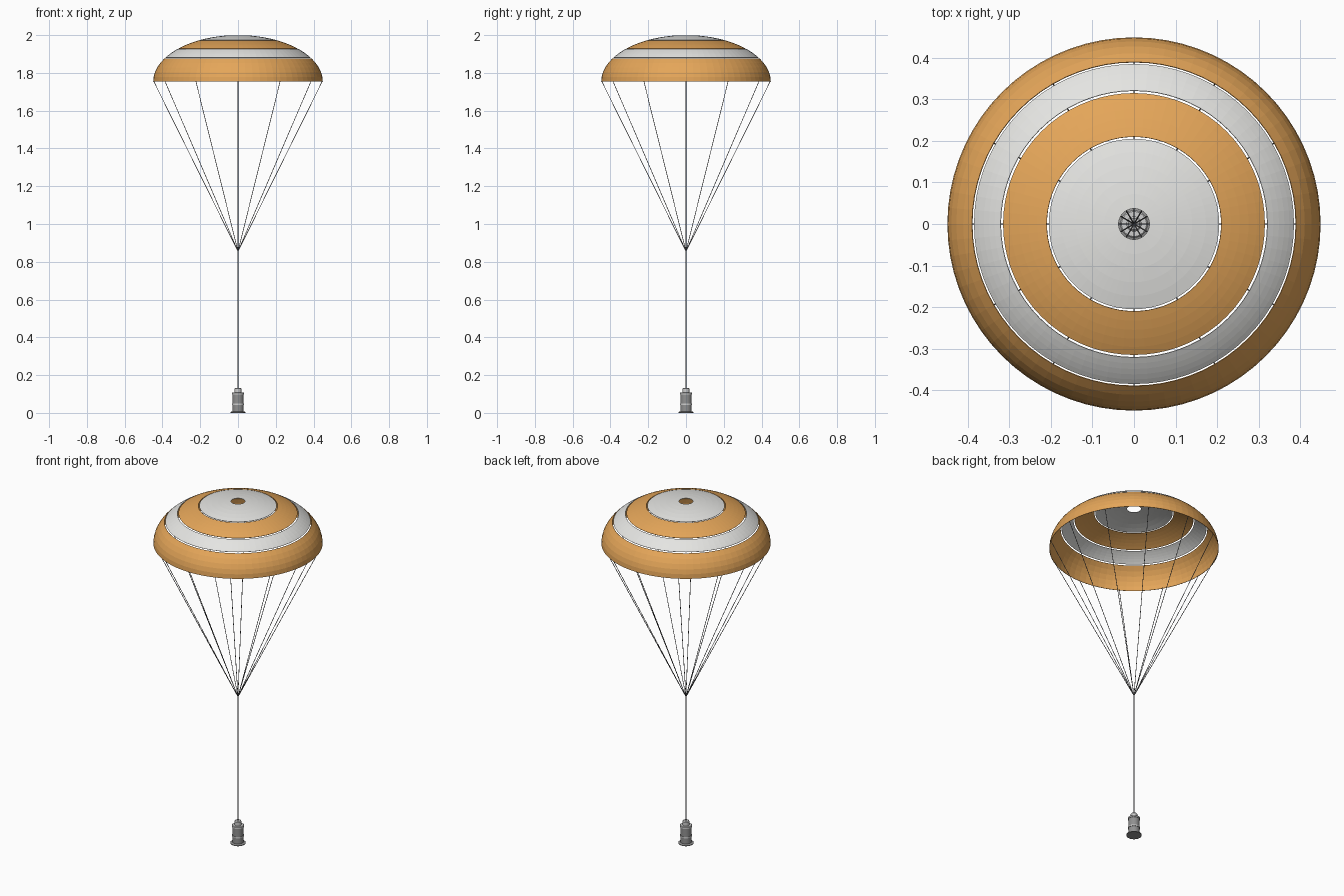
import bpy
import math
from mathutils import Vector

cube = bpy.data.objects.get("Cube")
if cube:
    bpy.data.objects.remove(cube, do_unlink=True)


def material(name, color):
    mat = bpy.data.materials.new(name)
    mat.use_nodes = True
    mat.diffuse_color = (*color, 1)
    mat.node_tree.nodes["Principled BSDF"].inputs["Base Color"].default_value = (*color, 1)
    return mat


orange = material("orange fabric", (0.78, 0.38, 0.1))
white = material("white fabric", (0.78, 0.78, 0.76))
cord = material("grey cord", (0.12, 0.12, 0.125))
metal = material("grey metal", (0.28, 0.28, 0.28))
trim = material("light grey metal", (0.62, 0.62, 0.62))


def lathe(name, profile, segments, mat, closed=False):
    """Revolve (radius, height) points around the z axis."""
    verts, faces = [], []
    for i in range(segments):
        a = 2 * math.pi * i / segments
        verts += [(r * math.cos(a), r * math.sin(a), z) for r, z in profile]
    n = len(profile)
    for i in range(segments):
        j = (i + 1) % segments
        faces += [(i * n + k, j * n + k, j * n + k + 1, i * n + k + 1) for k in range(n - 1)]
    if closed:
        faces.append([i * n for i in reversed(range(segments))])
        faces.append([i * n + n - 1 for i in range(segments)])
    mesh = bpy.data.meshes.new(name)
    mesh.from_pydata(verts, [], faces)
    mesh.materials.append(mat)
    obj = bpy.data.objects.new(name, mesh)
    bpy.context.collection.objects.link(obj)
    return obj


def rod(name, start, end, radius, mat):
    start, end = Vector(start), Vector(end)
    axis = end - start
    bpy.ops.mesh.primitive_cylinder_add(vertices=8, radius=radius, depth=axis.length,
                                        location=(start + end) / 2)
    obj = bpy.context.object
    obj.name = name
    obj.rotation_euler = axis.to_track_quat("Z", "Y").to_euler()
    obj.data.materials.append(mat)


# Canopy: four fabric rings on a half ellipsoid, with open slots and a vent
RADIUS, RIM, RISE = 0.449, 1.754, 0.246
rings = [
    ("canopy_crown_ring", 0.037, 0.205, white),
    ("canopy_upper_ring", 0.210, 0.315, orange),
    ("canopy_middle_ring", 0.321, 0.385, white),
    ("canopy_skirt_ring", 0.390, RADIUS, orange),
]
for name, inner, outer, mat in rings:
    a0, a1 = math.asin(inner / RADIUS), math.asin(outer / RADIUS)
    steps = 5
    angles = [a1 + (a0 - a1) * k / steps for k in range(steps + 1)]
    ring = lathe(name, [(RADIUS * math.sin(a), RIM + RISE * math.cos(a)) for a in angles], 72, mat)
    shell = ring.modifiers.new("fabric thickness", "SOLIDIFY")
    shell.thickness = 0.002
    shell.offset = -1

# Suspension lines from the rim to the confluence point
JOIN = 0.855
for i in range(12):
    a = math.tau * i / 12
    rod(f"suspension_line_{i + 1}", (0.447 * math.cos(a), 0.447 * math.sin(a), RIM + 0.003),
        (0, 0, JOIN), 0.0016, cord)

# Riser down to the payload
rod("riser", (0, 0, 0.13), (0, 0, JOIN + 0.003), 0.0038, cord)

# Payload canister
lathe("payload_base_flange", [(0.041, 0), (0.041, 0.004), (0.031, 0.008)], 32, metal, True)
lathe("payload_body", [(0.03, 0.006), (0.03, 0.098)], 32, metal, True)
lathe("payload_band", [(0.032, 0.042), (0.032, 0.049)], 32, trim, True)
lathe("payload_shoulder", [(0.033, 0.097), (0.033, 0.105), (0.03, 0.108)], 32, trim, True)
lathe("payload_neck", [(0.018, 0.107), (0.018, 0.128), (0.014, 0.133)], 24, trim, True)

for obj in bpy.context.collection.objects:
    if obj.name.startswith("payload"):
        bpy.ops.object.select_all(action="DESELECT")
        obj.select_set(True)
        bpy.context.view_layer.objects.active = obj
        bpy.ops.object.shade_smooth_by_angle(angle=math.radians(35))
